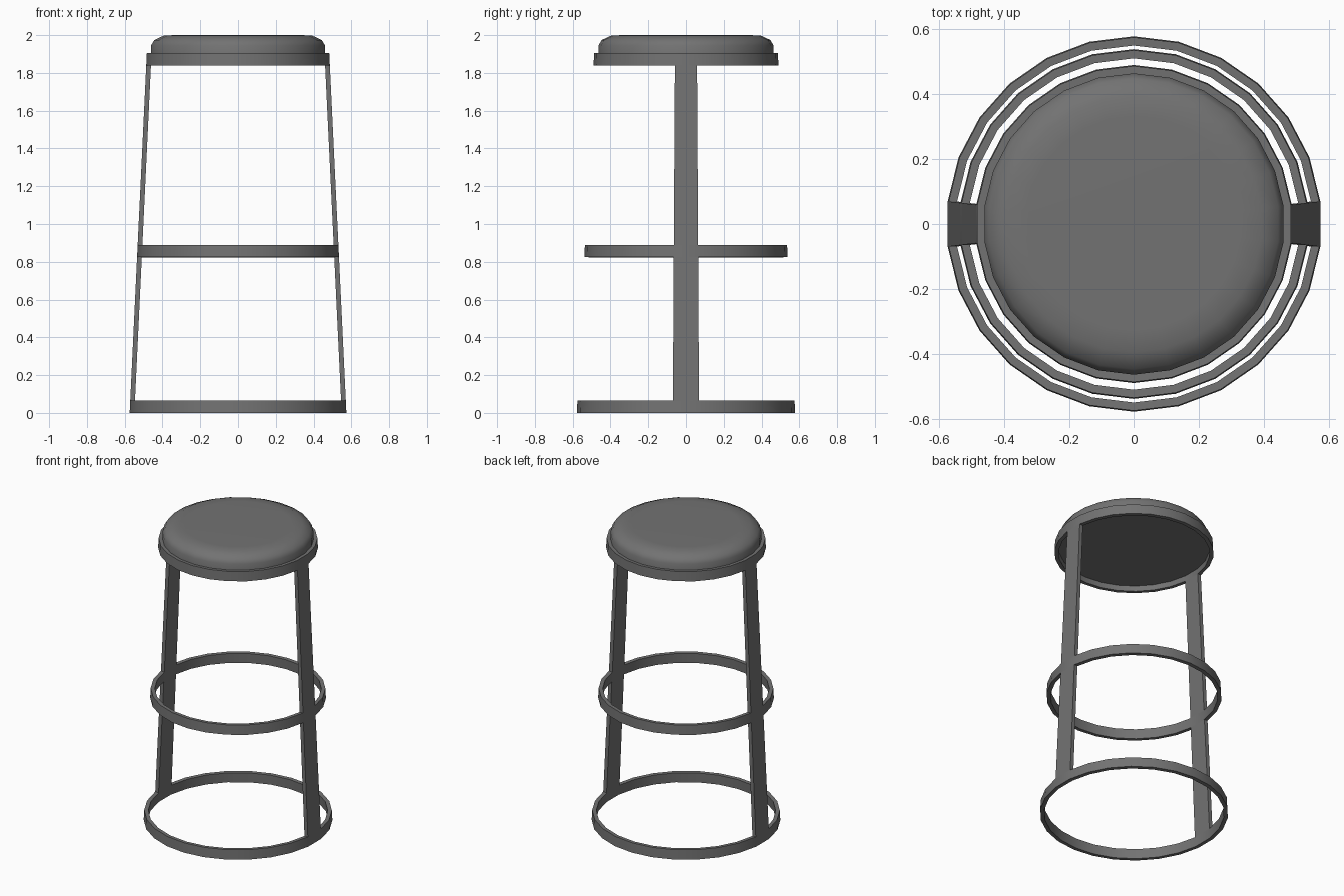
import bpy, bmesh, math

cube = bpy.data.objects.get("Cube")
if cube:
    bpy.data.objects.remove(cube, do_unlink=True)

SIDES = 26          # flat side centred on +x and -x
BASE_R = 0.578      # frame radius on the floor
TAPER = 0.048       # radius lost per unit of height
THICK = 0.025
STEP = 2 * math.pi / SIDES

grey = bpy.data.materials.new("dark grey")
grey.use_nodes = True
colour = (0.17, 0.17, 0.17, 1)
grey.diffuse_color = colour
grey.node_tree.nodes["Principled BSDF"].inputs["Base Color"].default_value = colour


def finish(name, bm, thickness=0):
    """Turn a bmesh into a smooth-shaded object with sharp edges."""
    mesh = bpy.data.meshes.new(name)
    bm.to_mesh(mesh)
    bm.free()
    mesh.materials.append(grey)
    obj = bpy.data.objects.new(name, mesh)
    bpy.context.collection.objects.link(obj)
    bpy.ops.object.select_all(action='DESELECT')
    obj.select_set(True)
    bpy.context.view_layer.objects.active = obj
    if thickness:
        mod = obj.modifiers.new("Thickness", 'SOLIDIFY')
        mod.thickness = thickness
        mod.offset = -1
        mod.use_even_offset = True
        bpy.ops.object.modifier_apply(modifier=mod.name)
    bpy.ops.object.shade_smooth_by_angle(angle=math.radians(40))


def loop(bm, radius, z):
    return [bm.verts.new((radius * math.cos((i - 0.5) * STEP),
                          radius * math.sin((i - 0.5) * STEP), z))
            for i in range(SIDES)]


def bridge(bm, low, high, sides=range(SIDES)):
    for i in sides:
        j = (i + 1) % SIDES
        bm.faces.new((low[i], low[j], high[j], high[i]))


def frame_band(name, z0, z1, sides=range(SIDES)):
    """Part of the tapered frame between two heights."""
    bm = bmesh.new()
    low, high = (loop(bm, BASE_R - TAPER * z, z) for z in (z0, z1))
    bridge(bm, low, high, sides)
    loose = [v for v in bm.verts if not v.link_faces]
    bmesh.ops.delete(bm, geom=loose, context='VERTS')
    finish(name, bm, THICK)


# Hoops: floor, footrest and seat rim
rings = {"floor_ring": (0, 0.065), "footrest_ring": (0.825, 0.89), "seat_rim": (1.84, 1.905)}
for name, (z0, z1) in rings.items():
    frame_band(name, z0, z1)

# Flat legs fill the side facets between the hoops
for side, facet in (("left", 0), ("right", SIDES // 2)):
    frame_band(side + "_lower_leg", 0.065, 0.825, [facet])
    frame_band(side + "_upper_leg", 0.89, 1.84, [facet])

# Round cushion with softened top edge, set into the rim
bm = bmesh.new()
profile = [(0.464, 1.875), (0.464, 1.945), (0.447, 1.974), (0.395, 1.998), (0.33, 2.0)]
loops = [loop(bm, r, z) for r, z in profile]
for low, high in zip(loops, loops[1:]):
    bridge(bm, low, high)
bm.faces.new(loops[-1])
bm.faces.new(loops[0][::-1])
finish("seat_cushion", bm)
